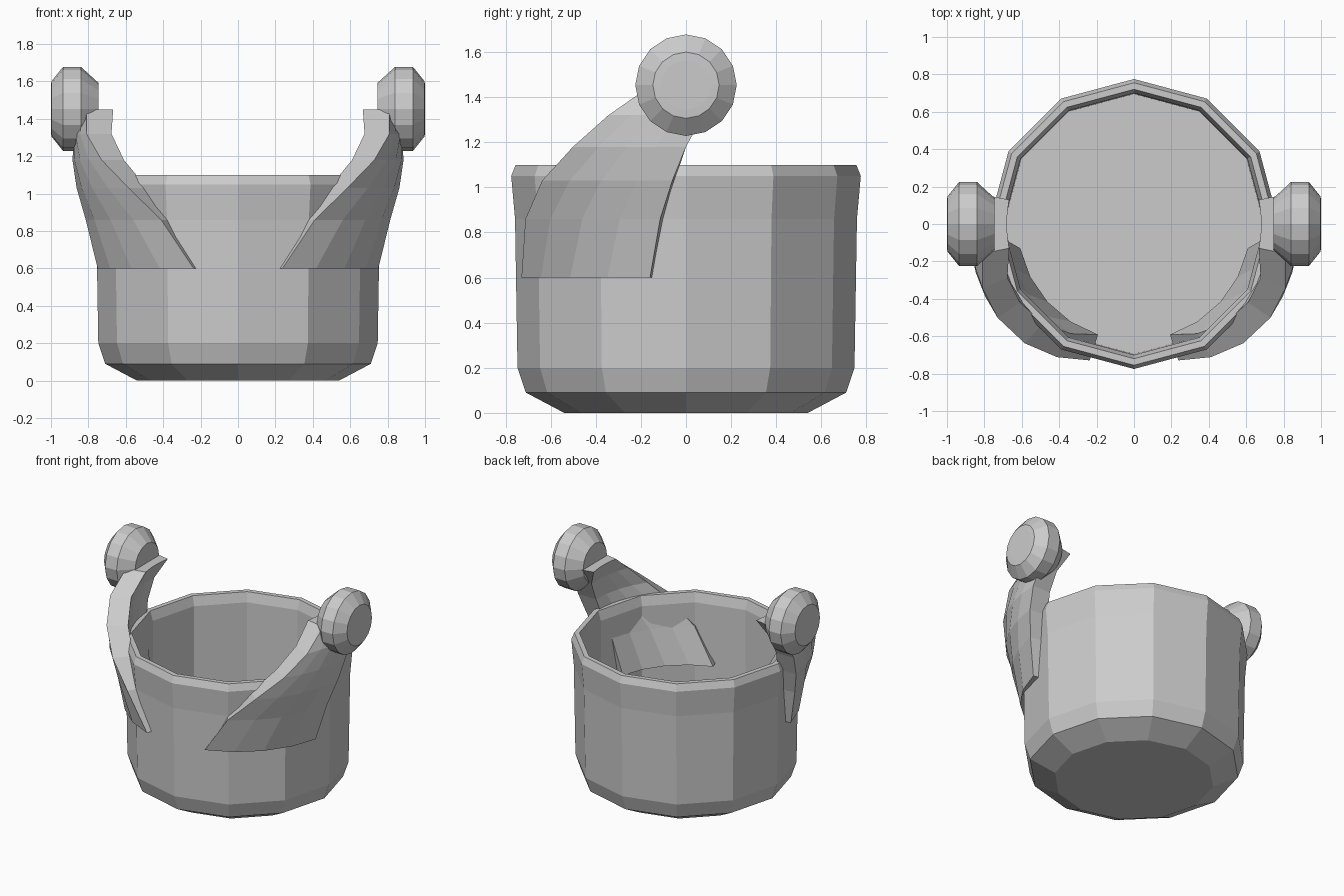
import bpy, bmesh
from math import cos, sin, pi, radians

if "Cube" in bpy.data.objects:
    bpy.data.objects.remove(bpy.data.objects["Cube"])


def finish(name, bm, mirror=False):
    bmesh.ops.recalc_face_normals(bm, faces=bm.faces)
    mesh = bpy.data.meshes.new(name)
    bm.to_mesh(mesh)
    bm.free()
    ob = bpy.data.objects.new(name, mesh)
    bpy.context.collection.objects.link(ob)
    if mirror:
        ob.modifiers.new("Mirror", 'MIRROR').use_axis = (True, False, False)
    return ob


def skin(bm, rings):
    """Bridge closed rings of points and cap both ends."""
    loops = [[bm.verts.new(p) for p in ring] for ring in rings]
    n = len(loops[0])
    for a, b in zip(loops, loops[1:]):
        for i in range(n):
            j = (i + 1) % n
            bm.faces.new((a[i], a[j], b[j], b[i]))
    bm.faces.new(loops[0])
    bm.faces.new(loops[-1])


def lathe(name, profile, sides, place, mirror=False):
    """Turn (radius, height) points; place maps (u, v, height) to x, y, z."""
    bm = bmesh.new()
    skin(bm, [[place(r * cos(2 * pi * i / sides), r * sin(2 * pi * i / sides), h)
               for i in range(sides)] for r, h in profile])
    return finish(name, bm, mirror)


# Twelve-sided bucket: outer wall, chamfered rim, inner wall and floor
lathe("bucket",
      [(0.54, 0), (0.71, 0.09), (0.747, 0.2), (0.758, 0.86), (0.775, 1.05),
       (0.755, 1.1), (0.72, 1.1), (0.70, 1.03), (0.695, 0.2)],
      12, lambda u, v, h: (u, v, h))

# Curved side arms: rows of (z, outer radius, front angle, back angle)
rows = [(0.60, 0.767, -72, -12),
        (0.86, 0.822, -60, -8),
        (1.03, 0.865, -47.5, -4),
        (1.18, 0.885, -34.5, 0),
        (1.32, 0.880, -23, 5),
        (1.45, 0.825, -11, 11)]
SEGMENTS, THICKNESS = 4, 0.145
rings = []
for z, r, a0, a1 in rows:
    angles = [radians(a0 + (a1 - a0) * i / SEGMENTS) for i in range(SEGMENTS + 1)]
    outer = [(r * cos(a), r * sin(a), z) for a in angles]
    q = r - THICKNESS
    inner = [(q * cos(a), q * sin(a), z) for a in reversed(angles)]
    rings.append(outer + inner)
bm = bmesh.new()
skin(bm, rings)
finish("side_arm", bm, mirror=True)

# Round knobs at the arm tips, turned about the x axis
lathe("side_knob",
      [(0.14, 0.747), (0.225, 0.84), (0.225, 0.935), (0.147, 0.998), (0.11, 1.0)],
      16, lambda u, v, h: (h, u, 1.453 + v), mirror=True)
